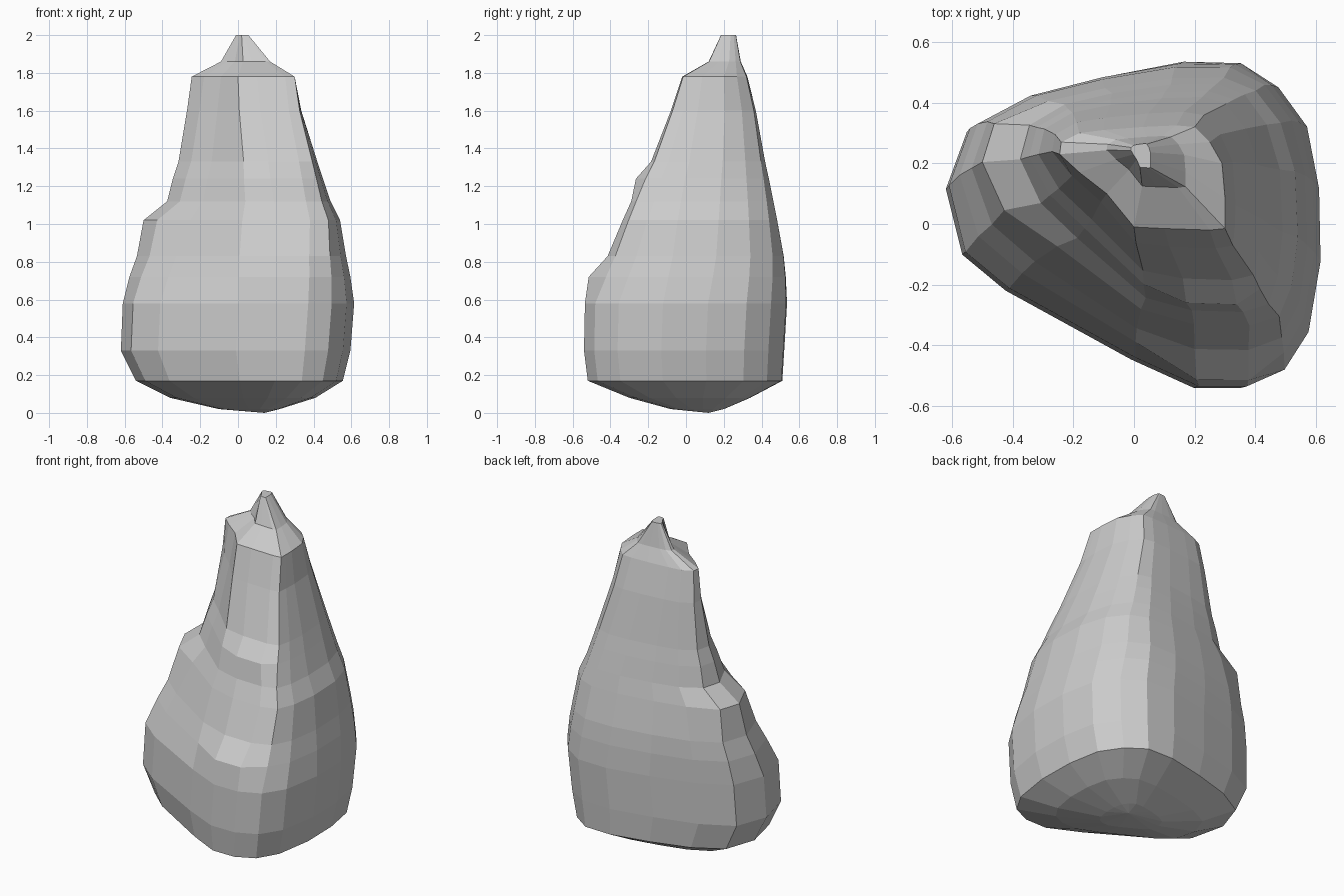
import bpy, bmesh

# Plan outlines (same point order): wide belly and narrow shoulder
BELLY = [(-.62, .13), (-.55, .32), (-.36, .42), (-.10, .49), (.16, .54), (.35, .535),
         (.475, .455), (.57, .325), (.61, .12), (.615, -.12), (.575, -.355), (.495, -.48),
         (.37, -.535), (.21, -.535), (0, -.44), (-.42, -.21), (-.565, -.09)]
SHOULDER = [(-.245, .23), (-.24, .27), (-.18, .30), (-.10, .31), (.03, .32), (.14, .325),
            (.20, .32), (.25, .27), (.29, .20), (.30, .085), (.30, .03), (.30, -.015),
            (.25, -.02), (.10, -.015), (0, -.01), (-.09, .10), (-.18, .17)]

# Height, then x and y extents of each ring
LEVELS = [(.02, -.10, .22, -.08, .20), (.08, -.36, .41, -.30, .34),
          (.17, -.54, .555, -.52, .51), (.33, -.62, .595, -.54, .52),
          (.58, -.61, .615, -.535, .535), (.72, -.575, .595, -.47, .53),
          (.83, -.535, .572, -.415, .52), (1.02, -.46, .54, -.335, .485),
          (1.12, -.375, .49, -.29, .465), (1.24, -.345, .45, -.235, .44),
          (1.33, -.315, .42, -.185, .42), (1.60, -.27, .335, -.08, .37),
          (1.78, -.245, .30, -.02, .325), (1.86, -.09, .17, .12, .29),
          (2.0, -.01, .055, .185, .265)]

# Small ledges: height -> (outline points, x shift, y shift)
LEDGES = {.72: ((12, 13), 0, -.045), 1.02: ((0, 1, 16), -.04, 0), 1.24: ((12, 13), 0, -.03)}


def normalised(points):
    xs, ys = zip(*points)
    return [((x - min(xs)) / (max(xs) - min(xs)), (y - min(ys)) / (max(ys) - min(ys)))
            for x, y in points]


low, high = normalised(BELLY), normalised(SHOULDER)
bm = bmesh.new()
rings = []

# Loft the rings
for z, x0, x1, y0, y1 in LEVELS:
    t = min(1, max(0, (z - .58) / 1.2))
    points, dx, dy = LEDGES.get(z, ((), 0, 0))
    ring = []
    for i, (a, b) in enumerate(zip(low, high)):
        u, v = (a[k] + (b[k] - a[k]) * t for k in (0, 1))
        bump = i in points
        ring.append(bm.verts.new((x0 + (x1 - x0) * u + dx * bump,
                                  y0 + (y1 - y0) * v + dy * bump, z)))
    rings.append(ring)

n = len(BELLY)
for a, b in zip(rings, rings[1:]):
    for i in range(n):
        j = (i + 1) % n
        bm.faces.new((a[i], a[j], b[j], b[i]))

# Flat tip and shallow pointed underside
bm.faces.new(rings[-1])
foot = bm.verts.new((.14, .12, 0))
for i in range(n):
    bm.faces.new((foot, rings[0][i], rings[0][(i + 1) % n]))
bmesh.ops.recalc_face_normals(bm, faces=bm.faces)

mesh = bpy.data.meshes.new("rock")
bm.to_mesh(mesh)
bm.free()
rock = bpy.data.objects.new("rock", mesh)
bpy.context.collection.objects.link(rock)
